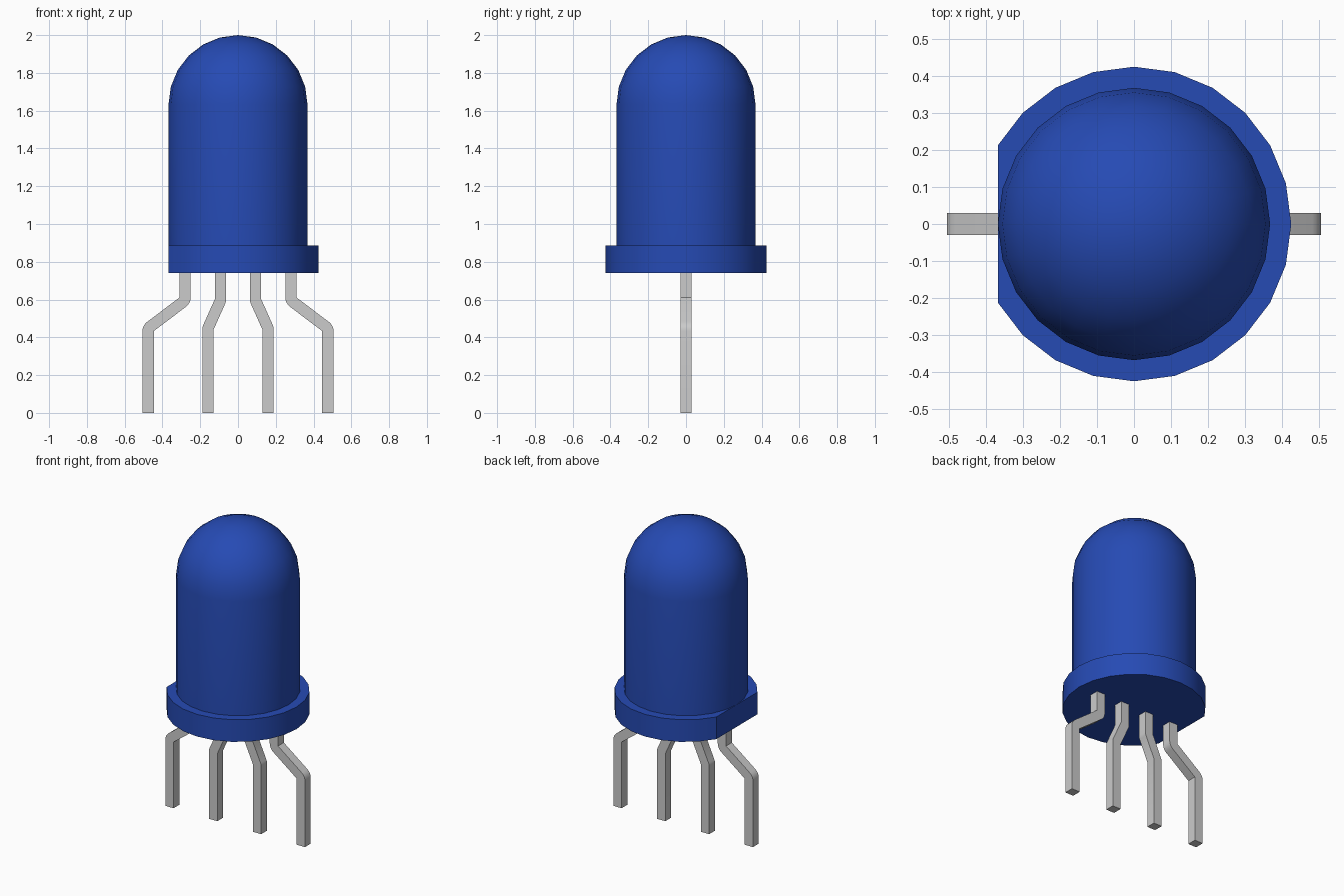
import bpy, bmesh, math
from mathutils import Vector

if "Cube" in bpy.data.objects:
    bpy.data.objects.remove(bpy.data.objects["Cube"])

SIDES = 24
R_BODY, R_RIM = 0.368, 0.425
HALF = 0.03  # half thickness of a lead


def finish(bm, name, material=None):
    bmesh.ops.remove_doubles(bm, verts=bm.verts, dist=1e-4)
    bmesh.ops.recalc_face_normals(bm, faces=bm.faces)
    mesh = bpy.data.meshes.new(name)
    bm.to_mesh(mesh)
    bm.free()
    obj = bpy.data.objects.new(name, mesh)
    bpy.context.collection.objects.link(obj)
    if material:
        mesh.materials.append(material)
    bpy.ops.object.select_all(action='DESELECT')
    obj.select_set(True)
    bpy.context.view_layer.objects.active = obj
    bpy.ops.object.shade_smooth_by_angle(angle=math.radians(30))
    return obj


def skin(bm, rings):
    for a, b in zip(rings, rings[1:]):
        n = len(a)
        for i in range(n):
            j = (i + 1) % n
            bm.faces.new((a[i], a[j], b[j], b[i]))


# Lens: rim with one flat side, cylinder and dome in a single lathe
blue = bpy.data.materials.new("blue_plastic")
blue.diffuse_color = (0.019, 0.069, 0.456, 1)
blue.use_nodes = True
blue.node_tree.nodes["Principled BSDF"].inputs["Base Color"].default_value = blue.diffuse_color
profile = [(R_RIM, 0.74), (R_RIM, 0.885), (R_BODY, 0.885)]
for k in range(6):
    a = math.radians(15 * k)
    profile.append((R_BODY * math.cos(a), 1.632 + R_BODY * math.sin(a)))
bm = bmesh.new()
rings = []
for r, z in profile:
    ring = []
    for i in range(SIDES):
        a = math.tau * i / SIDES
        x = max(r * math.cos(a), -R_BODY)  # clamp makes the flat on the rim
        ring.append(bm.verts.new((x, r * math.sin(a), z)))
    rings.append(ring)
skin(bm, rings)
bm.faces.new(rings[0])
tip = bm.verts.new((0, 0, 2))
for i in range(SIDES):
    bm.faces.new((rings[-1][i], rings[-1][(i + 1) % SIDES], tip))
finish(bm, "lens", blue)


# Leads: square wire with two rounded bends
def lead(name, x_top, x_foot, z_hi, z_lo):
    pts = [Vector(p) for p in ((x_top, 0.74), (x_top, z_hi), (x_foot, z_lo), (x_foot, 0))]
    dirs = [(b - a).normalized() for a, b in zip(pts, pts[1:])]
    frames = [(pts[0], dirs[0])]
    for p, d0, d1 in zip(pts[1:3], dirs, dirs[1:]):
        turn = math.atan2(d0.x * d1.y - d0.y * d1.x, d0.dot(d1))
        side = math.copysign(1, turn)
        start = p - d0 * HALF * math.tan(abs(turn) / 2)
        pivot = start + Vector((-d0.y, d0.x)) * HALF * side  # inner corner
        for k in range(5):
            t = turn * k / 4
            d = Vector((d0.x * math.cos(t) - d0.y * math.sin(t),
                        d0.x * math.sin(t) + d0.y * math.cos(t)))
            frames.append((pivot - Vector((-d.y, d.x)) * HALF * side, d))
    frames.append((pts[3], dirs[2]))
    bm = bmesh.new()
    rings = []
    for c, d in frames:
        n = Vector((-d.y, d.x)) * HALF
        rings.append([bm.verts.new((c.x + s * n.x, y * HALF, c.y + s * n.y))
                      for s, y in ((-1, -1), (1, -1), (1, 1), (-1, 1))])
    # collapse each inner corner before skinning leaves only clean faces
    for a, b in zip(rings, rings[1:]):
        for i in range(4):
            j = (i + 1) % 4
            quad = (a[i], a[j], b[j], b[i])
            if (a[i].co - b[i].co).length + (a[j].co - b[j].co).length > 1e-4:
                bm.faces.new(quad)
    bm.faces.new(rings[0])
    bm.faces.new(rings[-1])
    finish(bm, name)


for s, label in ((-1, "left"), (1, "right")):
    lead(f"{label}_outer_lead", s * 0.281, s * 0.476, 0.595, 0.448)
    lead(f"{label}_inner_lead", s * 0.093, s * 0.159, 0.595, 0.448)
